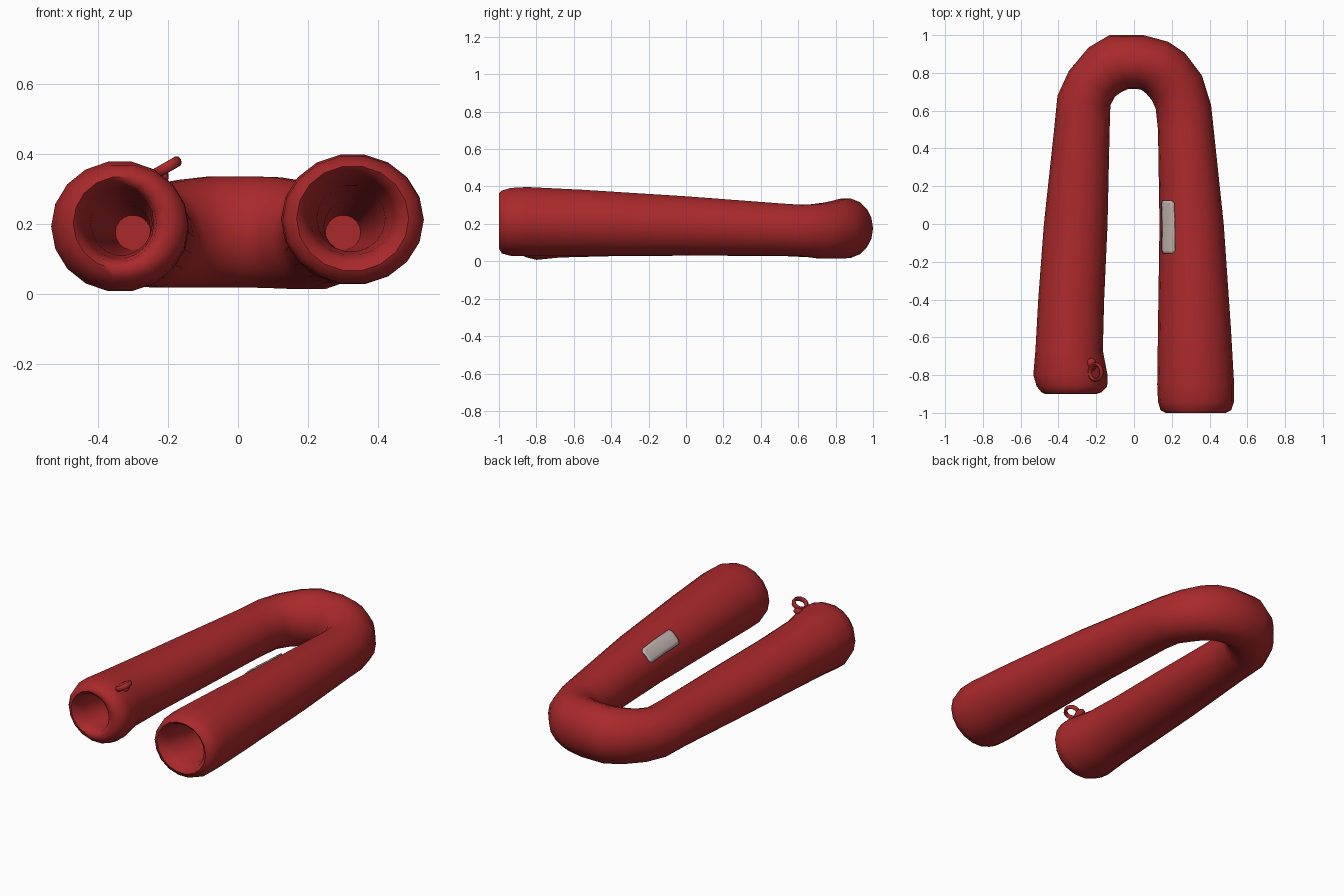
import bpy, bmesh, math
from mathutils import Vector, Matrix

if "Cube" in bpy.data.objects:
    bpy.data.objects.remove(bpy.data.objects["Cube"])


def material(name, rgb):
    m = bpy.data.materials.new(name)
    m.diffuse_color = (*rgb, 1)
    m.use_nodes = True
    m.node_tree.nodes["Principled BSDF"].inputs["Base Color"].default_value = m.diffuse_color
    return m


RED = material("red fabric", (0.40, 0.022, 0.024))
GREY = material("pale grey label", (0.55, 0.46, 0.43))
SIDES = 18


def finish(bm, name, mat, angle=60):
    bmesh.ops.recalc_face_normals(bm, faces=bm.faces)
    me = bpy.data.meshes.new(name)
    bm.to_mesh(me)
    bm.free()
    ob = bpy.data.objects.new(name, me)
    bpy.context.collection.objects.link(ob)
    me.materials.append(mat)
    bpy.ops.object.select_all(action='DESELECT')
    ob.select_set(True)
    bpy.context.view_layer.objects.active = ob
    bpy.ops.object.shade_smooth_by_angle(angle=math.radians(angle))
    return ob


def ring_point(r, a, grow=0.0):
    # r = outer x, outer y, inner x, inner y, low z, high z
    o, i = Vector((r[0], r[1], 0)), Vector((r[2], r[3], 0))
    half = (o - i) / 2
    p = (o + i) / 2 + half * math.cos(a) + half.normalized() * grow * math.cos(a)
    p.z = (r[4] + r[5]) / 2 + ((r[5] - r[4]) / 2 + grow) * math.sin(a)
    return p


def loft(bm, rings, close_ring=True):
    n = len(rings[0])
    for r0, r1 in zip(rings, rings[1:]):
        for k in range(n if close_ring else n - 1):
            bm.faces.new((r0[k], r0[(k + 1) % n], r1[(k + 1) % n], r1[k]))


def straight(y, xo, xi, lo, hi):
    return (xo, y, xi, y, lo, hi)


# Right arm: hollow end first, then over the rim and back along the outside
right = [
    straight(0.05, 0.35, 0.25, 0.125, 0.225),
    straight(-0.40, 0.39, 0.245, 0.12, 0.265),
    straight(-0.80, 0.42, 0.225, 0.12, 0.31),
    straight(-0.94, 0.45, 0.20, 0.11, 0.335),
    straight(-0.985, 0.465, 0.185, 0.09, 0.35),
    straight(-1.00, 0.487, 0.167, 0.065, 0.366),
    straight(-0.985, 0.515, 0.14, 0.04, 0.38),
    straight(-0.94, 0.53, 0.127, 0.027, 0.395),
    straight(-0.85, 0.53, 0.123, 0.025, 0.40),
    straight(-0.55, 0.513, 0.127, 0.027, 0.385),
    straight(0.00, 0.475, 0.135, 0.03, 0.35),
]
# Bend
bend = [
    straight(0.50, 0.422, 0.127, 0.03, 0.312),
    (0.408, 0.63, 0.115, 0.61, 0.025, 0.304),
    (0.36, 0.785, 0.095, 0.655, 0.012, 0.31),
    (0.27, 0.905, 0.065, 0.69, 0.012, 0.325),
    (0.18, 0.965, 0.04, 0.71, 0.014, 0.335),
    (0.05, 1.00, 0.015, 0.715, 0.016, 0.338),
    (-0.13, 1.00, -0.03, 0.715, 0.016, 0.337),
    (-0.24, 0.935, -0.065, 0.70, 0.016, 0.328),
    (-0.345, 0.81, -0.10, 0.675, 0.016, 0.315),
    (-0.405, 0.68, -0.125, 0.63, 0.02, 0.305),
    straight(0.50, -0.423, -0.129, 0.027, 0.305),
]
# Left arm, outside first and ending inside the hollow
left = [
    straight(0.00, -0.477, -0.14, 0.028, 0.325),
    straight(-0.40, -0.507, -0.158, 0.025, 0.345),
    straight(-0.67, -0.522, -0.165, 0.018, 0.365),
    straight(-0.80, -0.533, -0.14, 0.005, 0.38),
    straight(-0.86, -0.515, -0.142, 0.02, 0.37),
    straight(-0.89, -0.49, -0.17, 0.045, 0.355),
    straight(-0.90, -0.47, -0.20, 0.07, 0.335),
    straight(-0.885, -0.455, -0.232, 0.09, 0.315),
    straight(-0.83, -0.44, -0.24, 0.10, 0.305),
    straight(-0.70, -0.42, -0.245, 0.11, 0.29),
    straight(-0.35, -0.39, -0.25, 0.115, 0.255),
    straight(0.05, -0.35, -0.25, 0.125, 0.225),
]
bm = bmesh.new()
rings = [[bm.verts.new(ring_point(r, 2 * math.pi * k / SIDES)) for k in range(SIDES)]
         for r in right + bend + left]
loft(bm, rings)
bm.faces.new(rings[0])
bm.faces.new(rings[-1])
finish(bm, "bent_tube", RED)

# Label: thin plate following the inner top of the right arm
a0, a1 = straight(-0.55, 0.513, 0.127, 0.027, 0.385), right[-1]
b1 = bend[0]
bm = bmesh.new()
rows = []
for y in (-0.155, -0.14, 0.0, 0.11, 0.125):
    p, q, t = (a0, a1, (y + 0.55) / 0.55) if y <= 0 else (a1, b1, y / 0.5)
    r = [u + (v - u) * t for u, v in zip(p, q)]
    trim = 5 if y in (-0.155, 0.125) else 0
    lo, hi = 121 + trim, 153 - trim
    rows.append([bm.verts.new(ring_point(r, math.radians(lo + (hi - lo) * k / 5), 0.007))
                 for k in range(6)])
loft(bm, rows, False)
bmesh.ops.recalc_face_normals(bm, faces=bm.faces)
label = finish(bm, "label", GREY)
if label.data.polygons[0].normal.z < 0:
    label.data.flip_normals()
mod = label.modifiers.new("thickness", 'SOLIDIFY')
mod.thickness = 0.008
mod.offset = -1

# Hanging loop: tilted oval ring
bm = bmesh.new()
u, v = Vector((0.87, 0, 0.5)), Vector((0, 1, 0))
n = u.cross(v)
centre = Vector((-0.203, -0.785, 0.361))
loops = []
for k in range(14):
    a = 2 * math.pi * k / 14
    d = u * math.cos(a) + v * math.sin(a)
    mid = centre + u * 0.036 * math.cos(a) + v * 0.042 * math.sin(a)
    loops.append([bm.verts.new(mid + d * 0.010 * math.cos(b) + n * 0.015 * math.sin(b))
                  for b in (2 * math.pi * j / 8 for j in range(8))])
loft(bm, loops + [loops[0]])
finish(bm, "hanging_loop", RED)

# Stitched tab joining the loop to the tube
bm = bmesh.new()
bmesh.ops.create_icosphere(bm, subdivisions=2, radius=1, matrix=Matrix.Translation(
    (-0.225, -0.745, 0.335)) @ Matrix.Rotation(0.5, 4, 'X') @ Matrix.Diagonal((0.028, 0.04, 0.02, 1)))
finish(bm, "loop_tab", RED)
